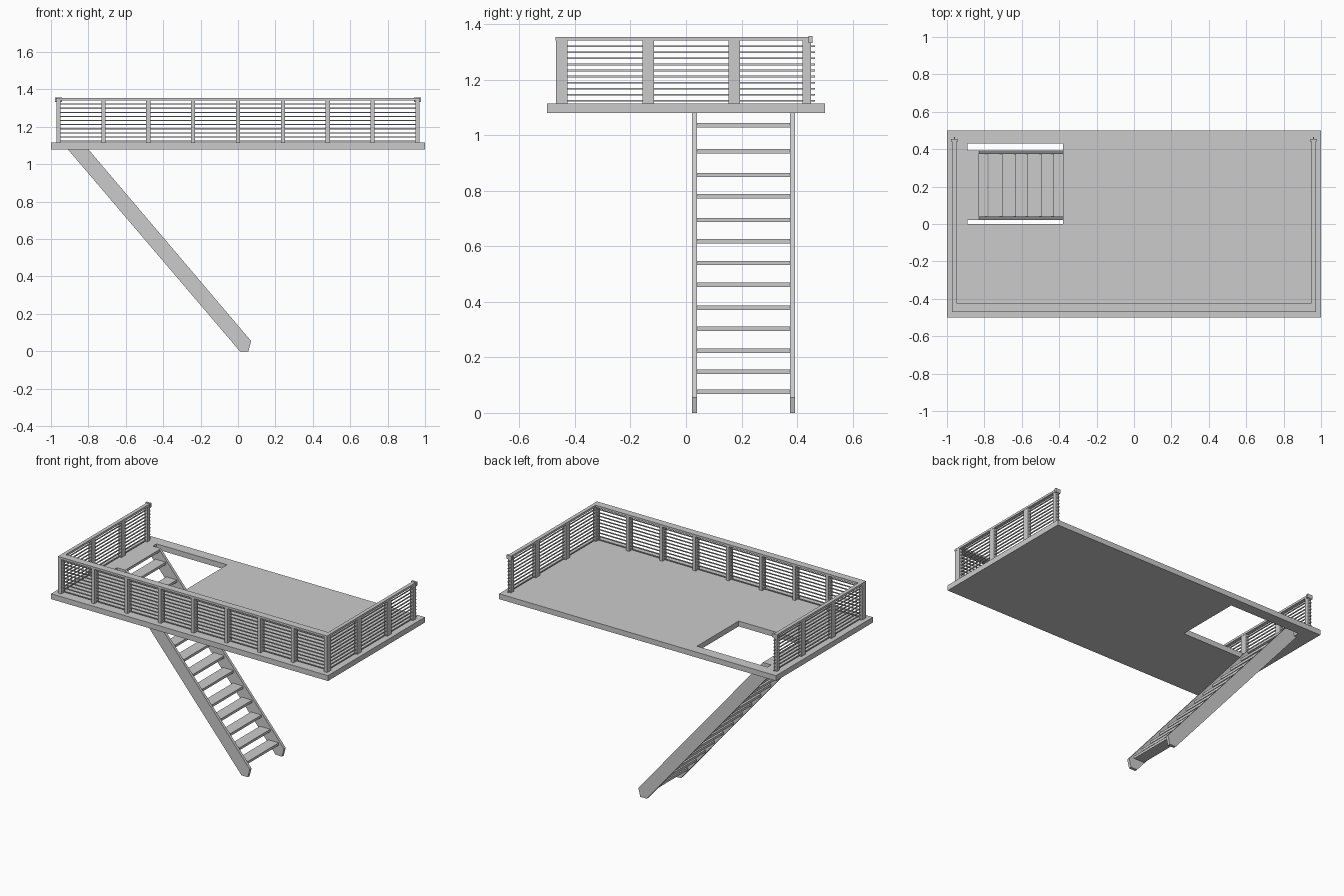
import bpy, bmesh

if "Cube" in bpy.data.objects:
    bpy.data.objects.remove(bpy.data.objects["Cube"])


def box(name, x0, x1, y0, y1, z0, z1):
    bm = bmesh.new()
    bmesh.ops.create_cube(bm, size=1)
    for v in bm.verts:
        v.co.x = x0 if v.co.x < 0 else x1
        v.co.y = y0 if v.co.y < 0 else y1
        v.co.z = z0 if v.co.z < 0 else z1
    return finish(name, bm)


def finish(name, bm):
    bmesh.ops.recalc_face_normals(bm, faces=bm.faces)
    me = bpy.data.meshes.new(name)
    bm.to_mesh(me)
    bm.free()
    ob = bpy.data.objects.new(name, me)
    bpy.context.collection.objects.link(ob)
    return ob


def extrude_y(name, profile, y0, y1):
    bm = bmesh.new()
    face = bm.faces.new([bm.verts.new((x, y0, z)) for x, z in profile])
    new = bmesh.ops.extrude_face_region(bm, geom=[face])["geom"]
    for v in new:
        if isinstance(v, bmesh.types.BMVert):
            v.co.y = y1
    return finish(name, bm)


FLOOR, TOP = 1.115, 1.355

# Deck with stair opening
deck = box("deck", -1, 1, -0.5, 0.5, 1.08, FLOOR)
cutter = box("stair_opening_cutter", -0.89, -0.38, 0.0, 0.43, 1.0, 1.2)
cutter.hide_render = True
cutter.hide_viewport = True
mod = deck.modifiers.new("opening", "BOOLEAN")
mod.operation = 'DIFFERENCE'
mod.solver = 'EXACT'
mod.object = cutter

# Front railing posts and top rail
for i in range(9):
    x = -0.96 + i * 0.24
    box("front_post", x - 0.011, x + 0.011, -0.468, -0.427, FLOOR, TOP - 0.012)
box("front_top_rail", -0.972, 0.972, -0.47, -0.422, TOP - 0.014, TOP)

# Side railing posts, top rails and end caps
for s in (-1, 1):
    x = s * 0.96
    for y in (-0.136, 0.174, 0.435):
        d = 0.021 if y < 0.4 else 0.015
        box("side_post", x - 0.011, x + 0.011, y - d, y + d, FLOOR, TOP - 0.012)
    box("side_top_rail", x - 0.012, x + 0.012, -0.422, 0.452, TOP - 0.014, TOP)
    box("rail_end_cap", x - 0.018, x + 0.018, 0.442, 0.455, TOP - 0.022, TOP + 0.003)

# Thin horizontal bars
for i in range(10):
    z = 1.124 + i * 0.0219
    h = 0.003
    box("front_bar", -0.96, 0.96, -0.445 - h, -0.445 + h, z - h, z + h)
    for s in (-1, 1):
        box("side_bar", s * 0.96 - h, s * 0.96 + h, -0.445, 0.465, z - h, z + h)

# Stair stringers
profile = [(0.01, 0), (0.056, 0), (0.07, 0.055), (-0.83, FLOOR),
           (-0.89, FLOOR), (-0.89, 1.08), (-0.91, 1.08)]
for y in (0.022, 0.374):
    extrude_y("stringer", profile, y, y + 0.018)

# Treads
for z in (1.037, 0.943, 0.857, 0.781, 0.695, 0.619, 0.54, 0.461,
          0.378, 0.303, 0.224, 0.148, 0.076):
    front = -0.82 + (1.08 - z) / 1.178
    box("tread", front - 0.075, front, 0.038, 0.376, z - 0.008, z + 0.008)
box("top_tread", -0.89, -0.83, 0.04, 0.374, FLOOR - 0.016, FLOOR)
